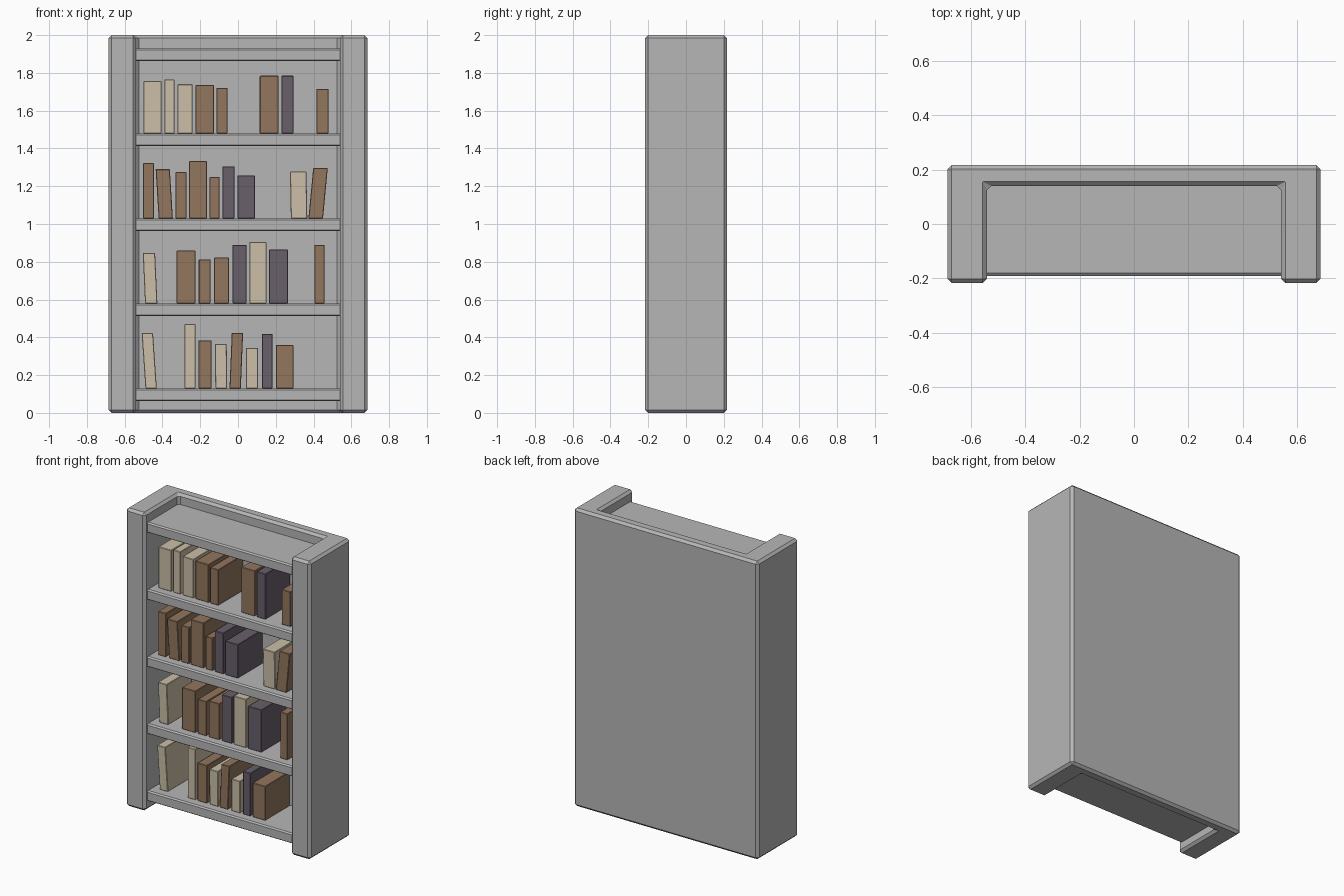
import bpy, bmesh

if "Cube" in bpy.data.objects:
    bpy.data.objects.remove(bpy.data.objects["Cube"])


def material(name, rgb):
    m = bpy.data.materials.new(name)
    m.diffuse_color = (*rgb, 1)
    m.use_nodes = True
    m.node_tree.nodes["Principled BSDF"].inputs["Base Color"].default_value = m.diffuse_color
    return m


GREY = material("stone grey", (0.47, 0.47, 0.47))
BOOK_MATS = {
    "c": material("cream", (0.60, 0.52, 0.39)),
    "b": material("brown", (0.29, 0.18, 0.11)),
    "d": material("dark plum", (0.14, 0.115, 0.145)),
}


def prism(name, profile, direction, mat, bevel=0.0):
    """Extrude a closed outline of 3D points along a direction."""
    bm = bmesh.new()
    face = bm.faces.new([bm.verts.new(p) for p in profile])
    out = bmesh.ops.extrude_face_region(bm, geom=[face])["geom"]
    bmesh.ops.translate(bm, vec=direction,
                        verts=[g for g in out if isinstance(g, bmesh.types.BMVert)])
    bmesh.ops.recalc_face_normals(bm, faces=bm.faces)
    me = bpy.data.meshes.new(name)
    bm.to_mesh(me)
    bm.free()
    me.materials.append(mat)
    ob = bpy.data.objects.new(name, me)
    bpy.context.collection.objects.link(ob)
    if bevel:
        mod = ob.modifiers.new("chamfer", "BEVEL")
        mod.width, mod.segments = bevel, 1
    return ob


# Cabinet: U-shaped plan (two thick sides and the back), chamfered
W, D, INNER, BACK = 0.685, 0.217, 0.54, 0.14
half = [(W, D), (W, -D), (INNER, -D), (INNER, BACK)]
plan = half + [(-x, y) for x, y in reversed(half)]
prism("cabinet", [(x, y, 0) for x, y in plan], (0, 0, 2), GREY, 0.016)

# Five evenly spaced shelves
PITCH, FIRST, THICK = 0.45, 0.13, 0.066
for i in range(5):
    top = FIRST + i * PITCH
    outline = [(-0.55, -0.18, top), (-0.55, -0.19, top - 0.008),
               (-0.55, -0.19, top - THICK + 0.004), (-0.55, -0.186, top - THICK),
               (-0.55, 0.15, top - THICK), (-0.55, 0.15, top)]
    prism(f"shelf_{i + 1}", outline, (1.1, 0, 0), GREY)

# Books per shelf, bottom to top: colour, left, right, height, sideways lean
ROWS = [
    [("c", -.49, -.43, .293, -.02), ("c", -.283, -.225, .34, 0), ("b", -.21, -.14, .254, 0),
     ("c", -.12, -.057, .235, -.003), ("b", -.045, .015, .293, .012),
     ("c", .042, .106, .214, 0), ("d", .127, .183, .288, 0), ("b", .2, .293, .23, 0)],
    [("c", -.492, -.427, .267, -.012), ("b", -.325, -.225, .28, 0), ("b", -.208, -.145, .232, 0),
     ("b", -.127, -.048, .243, 0), ("d", -.03, .045, .31, 0), ("c", .06, .15, .325, 0),
     ("d", .165, .265, .285, 0), ("b", .405, .458, .31, 0)],
    [("b", -.503, -.445, .293, 0), ("b", -.42, -.345, .26, -.016), ("b", -.33, -.272, .245, 0),
     ("b", -.26, -.165, .303, 0), ("b", -.15, -.098, .22, 0), ("d", -.082, -.018, .275, 0),
     ("d", -.003, .09, .227, 0), ("c", .28, .367, .248, -.005), ("b", .373, .45, .266, .025)],
    [("c", -.5, -.405, .277, 0), ("c", -.39, -.337, .285, 0), ("c", -.32, -.24, .26, 0),
     ("b", -.225, -.127, .255, 0), ("b", -.115, -.055, .24, 0), ("b", .115, .215, .305, 0),
     ("d", .23, .295, .305, 0), ("b", .415, .48, .235, 0)],
]
for r, row in enumerate(ROWS):
    z = FIRST + r * PITCH
    for n, (colour, x0, x1, h, lean) in enumerate(row):
        outline = [(x0, -0.13, z), (x1, -0.13, z),
                   (x1 + lean, -0.13, z + h), (x0 + lean, -0.13, z + h)]
        prism(f"book_{r + 1}_{n + 1}", outline, (0, 0.262, 0), BOOK_MATS[colour], 0.003)
